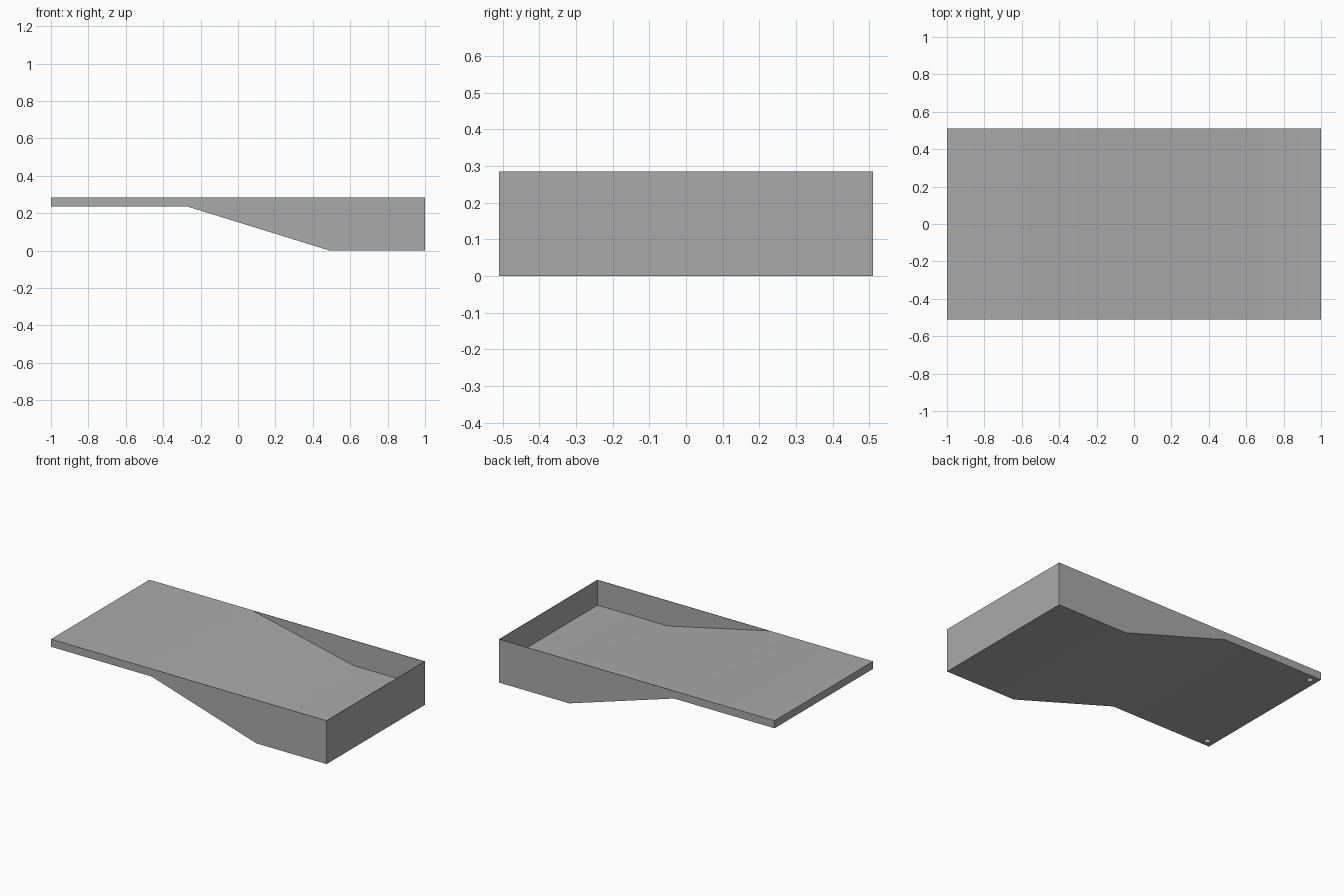
import bpy, bmesh, math

cube = bpy.data.objects.get("Cube")
if cube:
    bpy.data.objects.remove(cube)

WALL = 0.003
HALF = 0.51
TOP = 0.285

grey = bpy.data.materials.new("plain_grey")
grey.use_nodes = True
colour = (0.4, 0.4, 0.4, 1)
grey.diffuse_color = colour
grey.node_tree.nodes["Principled BSDF"].inputs["Base Color"].default_value = colour


def add_object(name, bm):
    bmesh.ops.recalc_face_normals(bm, faces=bm.faces)
    mesh = bpy.data.meshes.new(name)
    bm.to_mesh(mesh)
    bm.free()
    mesh.materials.append(grey)
    obj = bpy.data.objects.new(name, mesh)
    bpy.context.collection.objects.link(obj)
    return obj


def extrude_profile(name, points, half):
    """Extrude an x-z outline along y, centred."""
    bm = bmesh.new()
    face = bm.faces.new([bm.verts.new((x, -half, z)) for x, z in points])
    moved = bmesh.ops.extrude_face_region(bm, geom=[face])["geom"]
    verts = [v for v in moved if isinstance(v, bmesh.types.BMVert)]
    bmesh.ops.translate(bm, verts=verts, vec=(0, 2 * half, 0))
    return add_object(name, bm)


def cut(target, cutter):
    mod = target.modifiers.new("cut", "BOOLEAN")
    mod.operation = "DIFFERENCE"
    mod.solver = "EXACT"
    mod.object = cutter
    bpy.ops.object.select_all(action="DESELECT")
    target.select_set(True)
    bpy.context.view_layer.objects.active = target
    bpy.ops.object.modifier_apply(modifier=mod.name)
    bpy.data.objects.remove(cutter)


# Body: thin lip, sloping underside, deep end
tray = extrude_profile("scoop_tray", [
    (-1, TOP), (-1, 0.235), (-0.27, 0.235), (0.49, 0), (1, 0), (1, TOP)], HALF)

# Pocket: ramp down to a flat floor, leaving thin side and end walls
floor, ramp_start, ramp_end = 0.12, -0.25, 0.485
slope = (TOP - floor) / (ramp_end - ramp_start)
rise = 0.06
pocket = extrude_profile("pocket_cutter", [
    (ramp_start - rise / slope, TOP + rise), (ramp_end, floor),
    (1 - WALL, floor), (1 - WALL, TOP + rise)], HALF - WALL)
cut(tray, pocket)

# Two blind holes under the corners of the lip
for side in (-1, 1):
    bm = bmesh.new()
    bmesh.ops.create_cone(bm, cap_ends=True, segments=24,
                          radius1=0.018, radius2=0.018, depth=0.06)
    bmesh.ops.translate(bm, verts=bm.verts, vec=(-0.95, side * 0.467, 0.24))
    cut(tray, add_object("hole_cutter", bm))

bpy.ops.object.shade_smooth_by_angle(angle=math.radians(30))
